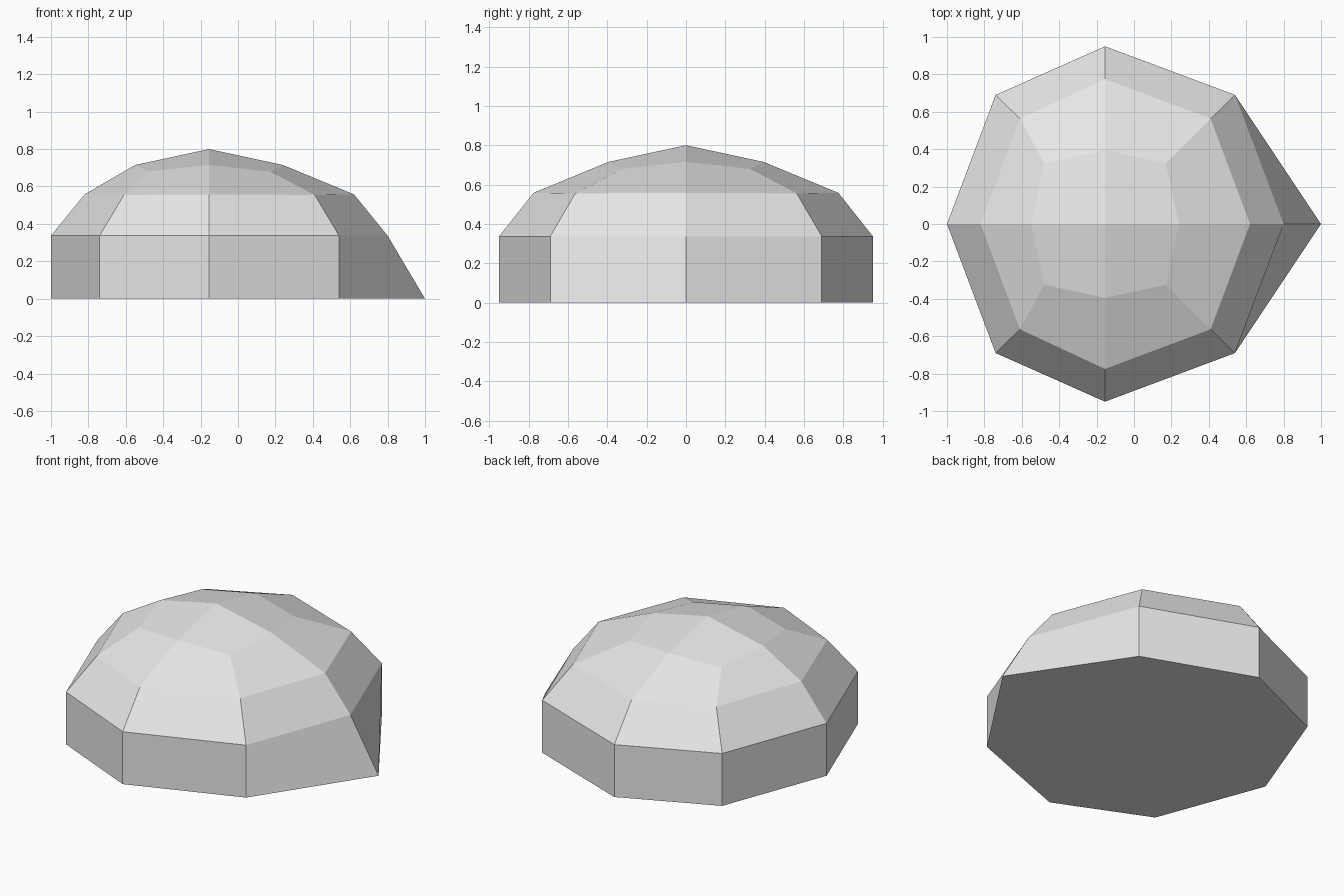
import bpy
import bmesh

cube = bpy.data.objects.get("Cube")
if cube:
    bpy.data.objects.remove(cube, do_unlink=True)

stone = bpy.data.materials.new("pale_grey")
stone.use_nodes = True
grey = (0.8, 0.8, 0.8, 1.0)
stone.diffuse_color = grey
stone.node_tree.nodes["Principled BSDF"].inputs["Base Color"].default_value = grey

MID_X = -0.155  # x of the crown and of the side corners


def ring(bm, right, left, side, diag_right, diag_left, diag_y, z, diag_z):
    """Eight corners, counter-clockwise from the +x point."""
    points = [(right, 0, z), (diag_right, diag_y, diag_z), (MID_X, side, z),
              (diag_left, diag_y, diag_z), (left, 0, z),
              (diag_left, -diag_y, diag_z), (MID_X, -side, z),
              (diag_right, -diag_y, diag_z)]
    return [bm.verts.new(p) for p in points]


bm = bmesh.new()
# Base (with its drawn-out toe), wall top, shoulder and crown rings
rings = [
    ring(bm, 1.0, -1.0, 0.95, 0.54, -0.74, 0.69, 0.0, 0.0),
    ring(bm, 0.8, -1.0, 0.95, 0.54, -0.74, 0.69, 0.337, 0.337),
    ring(bm, 0.62, -0.82, 0.775, 0.41, -0.61, 0.563, 0.558, 0.555),
    ring(bm, 0.24, -0.55, 0.395, 0.17, -0.48, 0.325, 0.715, 0.68),
]
for low, high in zip(rings, rings[1:]):
    for i in range(8):
        j = (i + 1) % 8
        bm.faces.new((low[i], low[j], high[j], high[i]))

# Crown: four quads meeting at the top
apex = bm.verts.new((MID_X, 0, 0.8))
crown = rings[-1]
for i in range(0, 8, 2):
    bm.faces.new((apex, crown[i], crown[i + 1], crown[(i + 2) % 8]))

# Flat underside
bm.faces.new(rings[0][::-1])

mesh = bpy.data.meshes.new("faceted_dome")
bm.to_mesh(mesh)
bm.free()
mesh.materials.append(stone)
dome = bpy.data.objects.new("faceted_dome", mesh)
bpy.context.collection.objects.link(dome)
